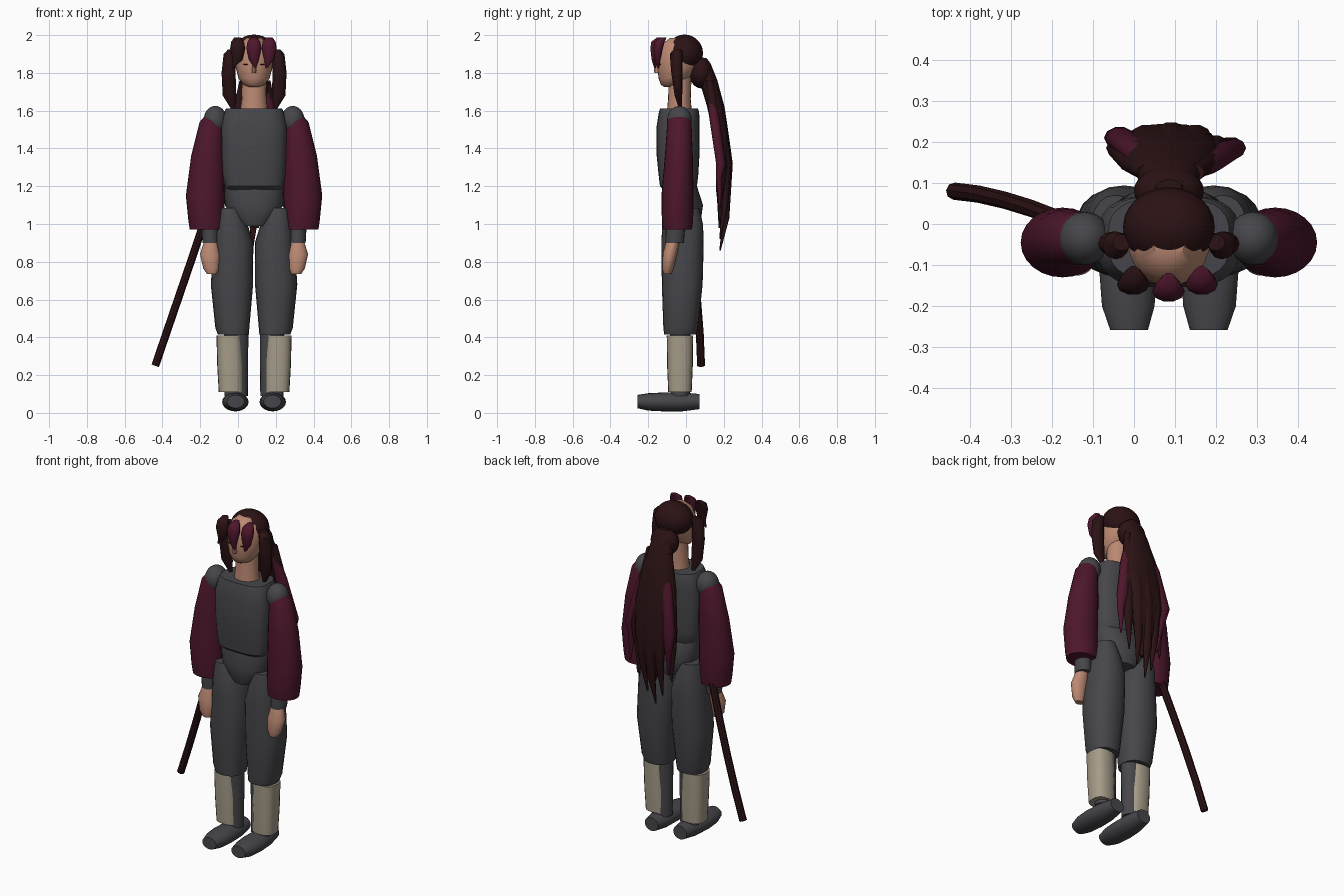
import bpy, bmesh, math
from mathutils import Vector

CX = 0.085  # symmetry plane of the body


def mat(name, rgb):
    m = bpy.data.materials.new(name)
    m.diffuse_color = (*rgb, 1)
    return m


GREY = mat("charcoal cloth", (0.062, 0.062, 0.070))
MAROON = mat("maroon", (0.075, 0.008, 0.025))
HAIR = mat("dark brown", (0.024, 0.006, 0.007))
SKIN = mat("skin", (0.50, 0.25, 0.17))
BEIGE = mat("beige wrap", (0.38, 0.33, 0.25))


def finish(name, bm, material, angle=40):
    bmesh.ops.recalc_face_normals(bm, faces=bm.faces)
    me = bpy.data.meshes.new(name)
    bm.to_mesh(me)
    bm.free()
    me.materials.append(material)
    ob = bpy.data.objects.new(name, me)
    bpy.context.collection.objects.link(ob)
    bpy.ops.object.select_all(action='DESELECT')
    ob.select_set(True)
    bpy.context.view_layer.objects.active = ob
    bpy.ops.object.shade_smooth_by_angle(angle=math.radians(angle))
    return ob


def loft(name, rings, material, axis='z', n=20, power=2.0, mirror=False, angle=40):
    """Rings are (x, y, z, half width, half depth), stacked along the axis."""
    for sign in ((1, -1) if mirror else (1,)):
        bm = bmesh.new()
        prev = None
        for x, y, z, a, b in rings:
            ring = []
            for i in range(n):
                t = 2 * math.pi * i / n
                c, s = math.cos(t), math.sin(t)
                u = a * math.copysign(abs(c) ** (2 / power), c)
                v = b * math.copysign(abs(s) ** (2 / power), s)
                p = (x + u, y + v, z) if axis == 'z' else (x + u, y, z + v)
                ring.append(bm.verts.new((CX + sign * (p[0] - CX), p[1], p[2])))
            if prev:
                for i in range(n):
                    j = (i + 1) % n
                    bm.faces.new((prev[i], prev[j], ring[j], ring[i]))
            else:
                bm.faces.new(ring)
            prev = ring
        bm.faces.new(prev)
        side = "" if not mirror else ("_right" if sign == 1 else "_left")
        finish(name + side, bm, material, angle)


def ball(name, centre, size, material):
    bm = bmesh.new()
    bmesh.ops.create_uvsphere(bm, u_segments=24, v_segments=14, radius=1)
    for v in bm.verts:
        v.co = Vector(centre) + Vector([v.co[k] * size[k] for k in range(3)])
    return finish(name, bm, material)


# Torso and hips
loft("torso", [(CX, -.035, 1.18, .14, .08), (CX, -.04, 1.20, .158, .098),
               (CX, -.04, 1.26, .167, .105), (CX, -.042, 1.36, .172, .113),
               (CX, -.042, 1.52, .174, .113), (CX, -.037, 1.59, .158, .107),
               (CX, -.037, 1.612, .148, .10)], GREY, n=28, power=3)
loft("hips", [(CX, -.02, .99, .07, .085), (CX, -.02, 1.03, .11, .10),
              (CX, -.02, 1.10, .155, .11), (CX, -.03, 1.20, .158, .088)],
     GREY, n=24, power=2.4)

# Trousers, lower legs, wraps and shoes
loft("trouser_leg", [(-.025, -.03, .415, .082, .085), (-.03, -.028, .45, .09, .092),
                     (-.032, -.02, .68, .112, .108), (-.024, -.018, .90, .105, .112),
                     (-.035, -.018, 1.0, .085, .108), (-.045, -.02, 1.085, .06, .09)],
     GREY, mirror=True, power=2.3)
loft("lower_leg", [(-.01, -.03, .09, .062, .05), (-.01, -.03, .43, .065, .055)],
     GREY, mirror=True)
loft("shin_wrap", [(-.036, -.032, .11, .066, .062), (-.04, -.032, .25, .070, .068),
                   (-.046, -.032, .41, .068, .070)], BEIGE, mirror=True, power=2.6)
loft("shoe", [(-.012, -.258, .06, .046, .035), (-.014, -.20, .058, .064, .046),
              (-.014, -.12, .058, .070, .05), (-.012, -.02, .058, .064, .05),
              (-.01, .072, .06, .045, .04)], GREY, axis='y', mirror=True)

# Shoulders, wide sleeves, cuffs and hands
for sign, side in ((1, "left"), (-1, "right")):
    ball("shoulder_" + side, (CX + sign * .205, -.035, 1.55), (.062, .065, .075), GREY)
loft("sleeve", [(-.125, -.035, 1.575, .048, .05), (-.14, -.035, 1.54, .063, .064),
                (-.16, -.038, 1.36, .088, .074), (-.174, -.045, 1.15, .102, .085),
                (-.168, -.045, 1.02, .095, .083), (-.166, -.045, .972, .09, .077)],
     MAROON, mirror=True, n=24)
loft("cuff", [(-.146, -.06, .90, .042, .048), (-.148, -.055, 1.0, .046, .052)],
     GREY, mirror=True)
loft("hand", [(-.138, -.098, .735, .026, .020), (-.142, -.096, .765, .042, .03),
              (-.147, -.085, .84, .054, .038), (-.145, -.07, .905, .036, .036)],
     SKIN, mirror=True)

# Neck, head and face
loft("neck", [(CX, -.035, 1.595, .074, .066), (CX, -.035, 1.66, .066, .060),
              (CX, -.03, 1.80, .064, .060)], SKIN)
loft("head", [(CX, -.085, 1.725, .025, .03), (CX, -.078, 1.737, .055, .055),
              (CX, -.062, 1.77, .082, .083), (CX, -.045, 1.83, .098, .107),
              (CX, -.04, 1.89, .10, .112), (CX, -.04, 1.95, .08, .09),
              (CX, -.04, 1.985, .04, .045)], SKIN, n=24)
loft("nose", [(CX, -.150, 1.80, .011, .016), (CX, -.152, 1.815, .012, .018),
              (CX, -.148, 1.87, .006, .008)], SKIN, n=8)
for sign, side in ((1, "left"), (-1, "right")):
    ball("eye_" + side, (CX + sign * .04, -.138, 1.845), (.018, .008, .003), HAIR)


def lock(name, pts, material, n=10):
    """Tapered hair strand through (x, y, z, half width, half depth) points."""
    loft(name, pts, material, n=n, angle=50)


# Hair cap, knot and side locks
ball("hair_cap", (CX, -.008, 1.905), (.112, .098, .098), HAIR)
ball("hair_knot", (CX, .08, 1.80), (.085, .062, .082), HAIR)
loft("side_lock", [(-.025, -.028, 1.60, .006, .006), (-.045, -.04, 1.68, .036, .02),
                   (-.05, -.048, 1.80, .037, .03), (-.044, -.052, 1.90, .032, .034),
                   (-.03, -.045, 1.925, .022, .02)], HAIR, mirror=True, n=12)

# Fringe: one dark tuft and two maroon tufts
for name, x, tip, y, m in (("fringe_right", -.002, -.028, -.135, HAIR),
                           ("fringe_middle", .084, .092, -.152, MAROON),
                           ("fringe_left", .165, .150, -.135, MAROON)):
    lock(name, [(tip, y - .012, 1.825, .004, .004), (x, y - .015, 1.87, .026, .016),
                (x, y - .012, 1.93, .040, .026), (x, y - .005, 1.965, .034, .028),
                (x, y + .015, 1.987, .018, .018)], m)

# Ponytail core
loft("ponytail", [(CX + .01, .185, .98, .015, .012), (CX + .005, .195, 1.12, .07, .03),
                  (CX, .205, 1.30, .112, .040), (CX, .183, 1.48, .120, .042),
                  (CX, .158, 1.62, .100, .046), (CX, .118, 1.76, .075, .048),
                  (CX, .095, 1.85, .055, .035), (CX, .09, 1.88, .03, .018)],
     HAIR, n=16)

# Loose ponytail strands: start x, middle x, tip x, tip z, middle depth, colour
strands = [(.03, -.03, -.03, 1.02, .185, HAIR), (.06, .03, .03, .92, .215, HAIR),
           (.09, .09, .075, .86, .222, HAIR), (.12, .15, .13, .92, .215, HAIR),
           (.15, .195, .185, 1.0, .19, HAIR), (.13, .235, .245, 1.08, .185, MAROON),
           (.05, -.035, -.01, 1.05, .21, MAROON)]
for k, (x0, x1, x2, z, y, m) in enumerate(strands):
    xm = (x0 + x1) / 2
    lock("ponytail_strand_%d" % (k + 1),
         [(x2, .18, z, .004, .004), ((x1 + x2) / 2, y - .01, z + .17, .024, .018),
          (x1, y, 1.32, .038, .027), (xm, y - .035, 1.56, .036, .028),
          (x0, .125, 1.76, .022, .02)], m)

# Curved scabbard hanging behind the right hip
cu = bpy.data.curves.new("scabbard", 'CURVE')
cu.dimensions = '3D'
cu.bevel_depth = .021
cu.bevel_resolution = 2
cu.use_fill_caps = True
sp = cu.splines.new('POLY')
path = [(-.438, .080, .25), (-.38, .073, .42), (-.315, .058, .61),
        (-.25, .038, .80), (-.19, .015, .98), (-.155, .0, 1.08)]
sp.points.add(len(path) - 1)
for p, co in zip(sp.points, path):
    p.co = (*co, 1)
tmp = bpy.data.objects.new("scabbard_path", cu)
bpy.context.collection.objects.link(tmp)
bpy.context.view_layer.update()
me = bpy.data.meshes.new_from_object(tmp.evaluated_get(bpy.context.evaluated_depsgraph_get()))
bpy.data.objects.remove(tmp)
bm = bmesh.new()
bm.from_mesh(me)
me.materials.clear()
finish("scabbard", bm, HAIR)
